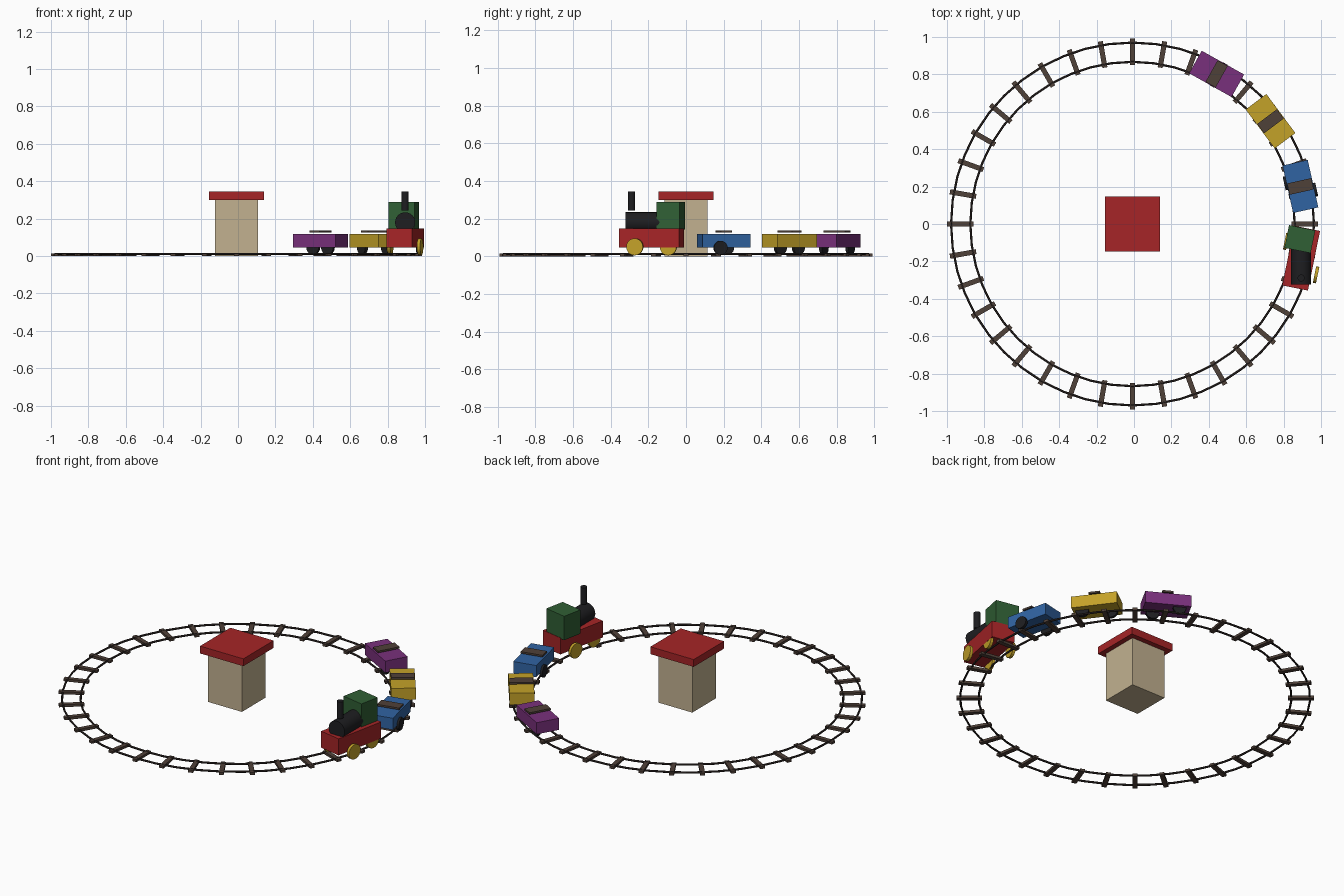
import bpy, math
from math import sin, cos, pi

if "Cube" in bpy.data.objects:
    bpy.data.objects.remove(bpy.data.objects["Cube"])

CX = -0.008          # centre of the track circle
R = 0.92             # middle of the track


def material(name, rgb):
    m = bpy.data.materials.new(name)
    m.diffuse_color = (*rgb, 1)
    m.use_nodes = True
    m.node_tree.nodes["Principled BSDF"].inputs["Base Color"].default_value = m.diffuse_color
    return m


RED = material("red", (0.38, 0.018, 0.02))
GREEN = material("green", (0.03, 0.115, 0.035))
BLACK = material("black", (0.013, 0.013, 0.015))
GOLD = material("gold", (0.55, 0.36, 0.022))
BLUE = material("blue", (0.03, 0.125, 0.36))
PURPLE = material("purple", (0.19, 0.03, 0.2))
BROWN = material("brown", (0.078, 0.052, 0.04))
RAIL = material("dark_rail", (0.028, 0.02, 0.018))
BEIGE = material("beige", (0.54, 0.44, 0.28))


def finish(name, mat):
    ob = bpy.context.object
    ob.name = name
    ob.data.materials.append(mat)
    return ob


def box(name, mat, x, y, z0, z1, sx, sy, rot=0):
    bpy.ops.mesh.primitive_cube_add(size=1, location=(x, y, (z0 + z1) / 2),
                                    rotation=(0, 0, rot))
    ob = finish(name, mat)
    ob.scale = (sx, sy, z1 - z0)
    return ob


def cylinder(name, mat, loc, r, depth, rot=(0, 0, 0), sides=20):
    bpy.ops.mesh.primitive_cylinder_add(vertices=sides, radius=r, depth=depth,
                                        location=loc, rotation=rot)
    return finish(name, mat)


def wheel(name, mat, x, y, z, r, thick, heading):
    # axle lies along the local x direction
    return cylinder(name, mat, (x, y, z), r, thick, (0, pi / 2, heading))


def on_track(a):
    return CX + R * cos(a), R * sin(a)


# Track: two rails and 36 ties
for name, r in (("inner_rail", 0.867), ("outer_rail", 0.97)):
    bpy.ops.mesh.primitive_torus_add(major_radius=r, minor_radius=0.006,
                                     major_segments=48, minor_segments=6,
                                     location=(CX, 0, 0.011))
    finish(name, RAIL)
for i in range(36):
    a = i * pi / 18
    x, y = on_track(a)
    box(f"tie_{i + 1}", BROWN, x, y, 0, 0.015, 0.142, 0.027, a)

# Station in the middle
box("station_body", BEIGE, CX, 0, 0, 0.3, 0.23, 0.23)
box("station_roof", RED, CX, 0, 0.3, 0.345, 0.293, 0.293)

# Engine
a = -0.2
x, y = on_track(a)
box("engine_base", RED, x, y, 0.046, 0.147, 0.14, 0.325, a)
box("engine_cab", GREEN, x - 0.007, y + 0.102, 0.142, 0.288, 0.143, 0.124, a)
boiler = cylinder("engine_boiler", BLACK, (x, y - 0.04, 0.18), 0.054, 0.2,
                  (pi / 2, 0, 0), 24)
bpy.ops.object.shade_smooth_by_angle()
cylinder("chimney", BLACK, (x, y - 0.106, 0.294), 0.019, 0.102, sides=16)
bpy.ops.object.shade_smooth_by_angle()
for side in (-1, 1):
    for end in (-1, 1):
        wheel("engine_wheel", GOLD, x + side * 0.08, y + end * 0.089,
              0.05, 0.045, 0.017, a)

# Three wagons
for i, (name, mat) in enumerate((("blue", BLUE), ("gold", GOLD),
                                 ("purple", PURPLE))):
    a = 0.22 + 0.42 * i
    x, y = on_track(a)
    box(f"{name}_wagon", mat, x, y, 0.047, 0.118, 0.138, 0.26, a)
    box(f"{name}_wagon_lid", BROWN, x, y, 0.126, 0.137, 0.132, 0.062, a)
    for s in (-1, 1):
        wheel(f"{name}_wagon_wheel", BLACK, x + s * 0.08 * cos(a),
              y - s * 0.08 * sin(a), 0.045, 0.037, 0.018, a)
